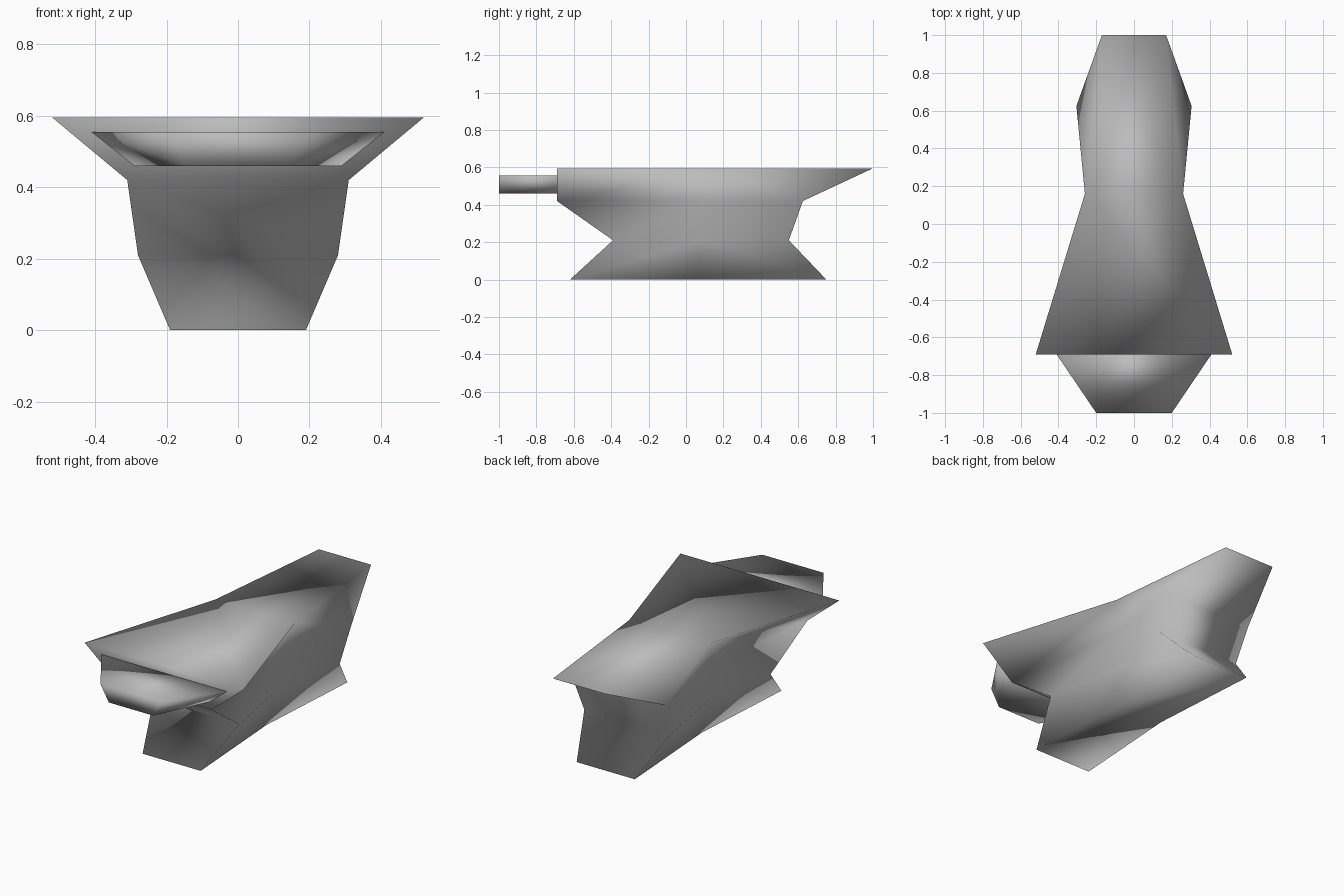
import bpy
import bmesh

cube = bpy.data.objects.get("Cube")
if cube:
    bpy.data.objects.remove(cube, do_unlink=True)

# One plain grey for everything
grey = bpy.data.materials.new("plain grey")
grey.use_nodes = True
grey.diffuse_color = (0.5, 0.5, 0.5, 1)
grey.node_tree.nodes["Principled BSDF"].inputs["Base Color"].default_value = (0.5, 0.5, 0.5, 1)


def finish(name, bm):
    """Turn a bmesh into a smooth-shaded object."""
    bmesh.ops.recalc_face_normals(bm, faces=bm.faces)
    for face in bm.faces:
        face.smooth = True
    mesh = bpy.data.meshes.new(name)
    bm.to_mesh(mesh)
    bm.free()
    mesh.materials.append(grey)
    obj = bpy.data.objects.new(name, mesh)
    bpy.context.collection.objects.link(obj)
    return obj


def mirrored_ring(bm, z, half):
    """Vertices for the (x, y) points of one half, on both sides."""
    return {side: [bm.verts.new((side * x, y, z)) for x, y in half]
            for side in (1, -1)}


# Hull: four waisted levels, each with a front, waist and rear point per side
levels = [
    (0.00, [(0.19, -0.62), (0.145, 0.06), (0.19, 0.75)]),
    (0.21, [(0.28, -0.39), (0.20, 0.08), (0.28, 0.55)]),
    (0.42, [(0.31, -0.69), (0.22, 0.10), (0.305, 0.625)]),
    (0.595, [(0.52, -0.69), (0.26, 0.16), (0.17, 1.00)]),
]
bm = bmesh.new()
rings = [mirrored_ring(bm, z, half) for z, half in levels]
for low, high in zip(rings, rings[1:]):
    # Front and rear panels
    for i in (0, 2):
        bm.faces.new((low[1][i], low[-1][i], high[-1][i], high[1][i]))
    # Side panels, creased from the upper waist to the lower ends
    for side in (1, -1):
        a, b = low[side], high[side]
        for end in (0, 2):
            bm.faces.new((a[end], a[1], b[1]))
            bm.faces.new((a[end], b[1], b[end]))
# Deck and underside
for ring in (rings[0], rings[-1]):
    for i in (0, 1):
        bm.faces.new((ring[1][i], ring[1][i + 1], ring[-1][i + 1], ring[-1][i]))
finish("hull", bm)

# Nose plate: tapered wedge on the front of the hull
bm = bmesh.new()
bottom = mirrored_ring(bm, 0.46, [(0.145, -1.0), (0.29, -0.69)])
top = mirrored_ring(bm, 0.555, [(0.20, -1.0), (0.41, -0.69)])
for ring in (bottom, top):
    bm.faces.new((ring[1][0], ring[1][1], ring[-1][1], ring[-1][0]))
for i in (0, 1):
    bm.faces.new((bottom[1][i], bottom[-1][i], top[-1][i], top[1][i]))
for side in (1, -1):
    bm.faces.new((bottom[side][0], bottom[side][1], top[side][1], top[side][0]))
finish("nose_plate", bm)
